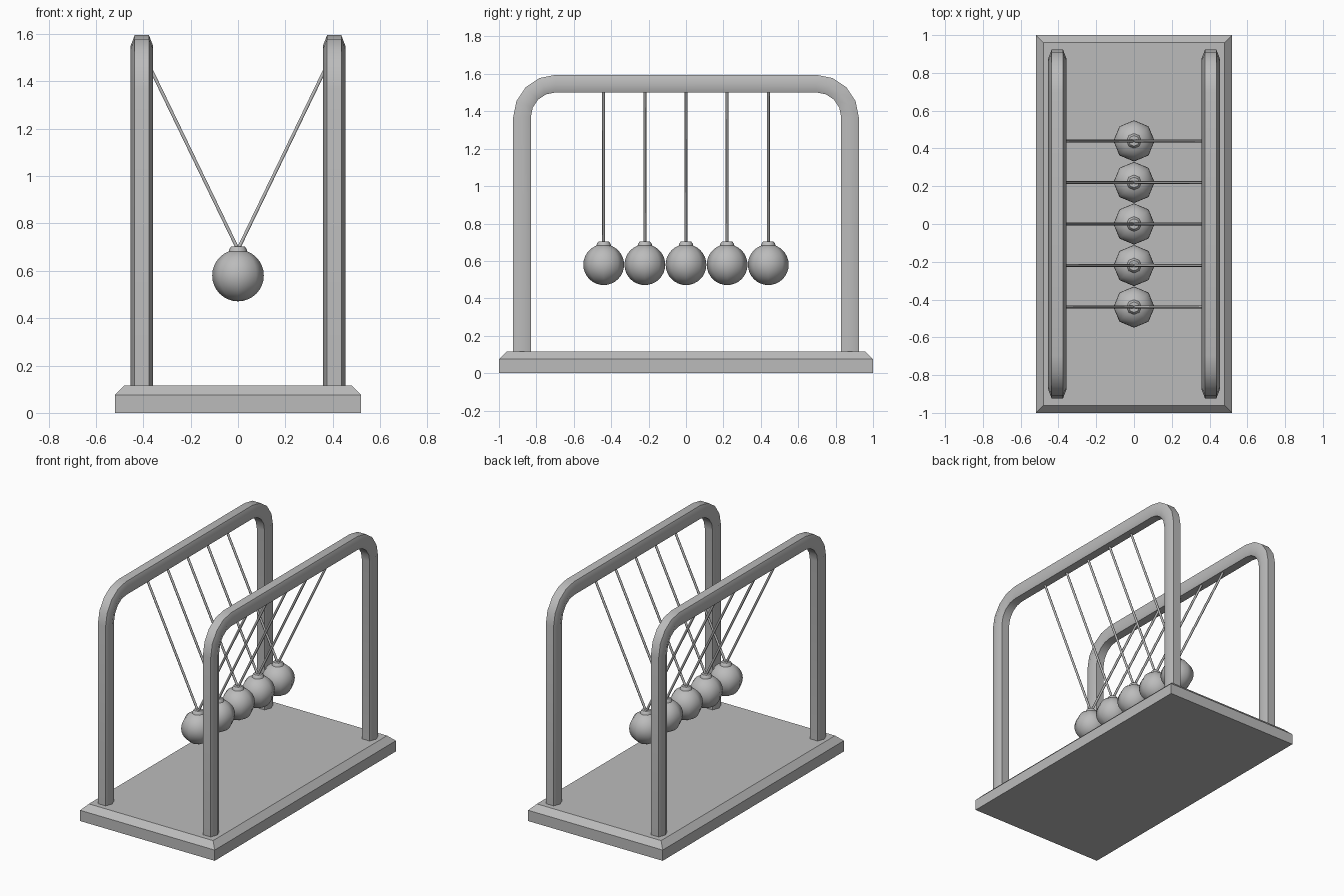
import bpy, bmesh, math
from mathutils import Vector

if "Cube" in bpy.data.objects:
    bpy.data.objects.remove(bpy.data.objects["Cube"])

GREY = (0.5, 0.5, 0.5, 1)
mat = bpy.data.materials.new("grey")
mat.use_nodes = True
mat.diffuse_color = GREY
mat.node_tree.nodes["Principled BSDF"].inputs["Base Color"].default_value = GREY


def finish(name, bm, smooth=None):
    bmesh.ops.recalc_face_normals(bm, faces=bm.faces)
    mesh = bpy.data.meshes.new(name)
    bm.to_mesh(mesh)
    bm.free()
    mesh.materials.append(mat)
    ob = bpy.data.objects.new(name, mesh)
    bpy.context.collection.objects.link(ob)
    if smooth:
        bpy.ops.object.select_all(action='DESELECT')
        bpy.context.view_layer.objects.active = ob
        ob.select_set(True)
        bpy.ops.object.shade_smooth_by_angle(angle=math.radians(smooth))
    return ob


def loft(bm, rings):
    """Bridge equal rings of points and cap both ends."""
    loops = [[bm.verts.new(p) for p in ring] for ring in rings]
    n = len(loops[0])
    for a, b in zip(loops, loops[1:]):
        for i in range(n):
            j = (i + 1) % n
            bm.faces.new((a[i], a[j], b[j], b[i]))
    bm.faces.new(loops[0][::-1])
    bm.faces.new(loops[-1])


def rect(hx, hy, z):
    return [(-hx, -hy, z), (hx, -hy, z), (hx, hy, z), (-hx, hy, z)]


# Base slab with a chamfered top edge
bm = bmesh.new()
loft(bm, [rect(0.52, 1.0, 0), rect(0.52, 1.0, 0.075), rect(0.48, 0.96, 0.115)])
finish("base", bm)

# Two bent tube frames
LEG_Y, RAIL_Z, BEND, TUBE = 0.877, 1.548, 0.18, 0.048
SECTION = [(0.048, 0), (0.03, 0.047), (-0.03, 0.047),
           (-0.048, 0), (-0.03, -0.047), (0.03, -0.047)]


def frame(name, x):
    # Each path entry is y, z and the angle of the outward direction
    path = [(-LEG_Y, 0.10, math.pi)]
    for sign in (-1, 1):
        for k in range(5):
            a = math.radians(180 - 22.5 * k if sign < 0 else 90 - 22.5 * k)
            path.append((sign * (LEG_Y - BEND) + BEND * math.cos(a),
                         RAIL_Z - BEND + BEND * math.sin(a), a))
    path.append((LEG_Y, 0.10, 0))
    bm = bmesh.new()
    loft(bm, [[(x + u, y + v * math.cos(a), z + v * math.sin(a)) for u, v in SECTION]
              for y, z, a in path])
    finish(name, bm, 65)


frame("left_frame", 0.406)
frame("right_frame", -0.406)


# Hanging balls, each with a small cap and two strings
def string(name, start, end, radius=0.008):
    start, end = Vector(start), Vector(end)
    d = (end - start).normalized()
    side = Vector((0, 1, 0))
    up = d.cross(side)
    bm = bmesh.new()
    corners = [(math.cos(a), math.sin(a)) for a in (math.pi / 3 * k for k in range(6))]
    loft(bm, [[p + radius * (c * side + s * up) for c, s in corners] for p in (start, end)])
    finish(name, bm, 65)


def turned(name, y, profile, sides=8):
    bm = bmesh.new()
    loft(bm, [[(r * math.cos(2 * math.pi * k / sides),
                y + r * math.sin(2 * math.pi * k / sides), z) for k in range(sides)]
              for r, z in profile])
    finish(name, bm, 50)


BALL_R, BALL_Z = 0.109, 0.58
for i in range(5):
    y = (i - 2) * 0.22
    steps = [math.pi * (k + 0.05 * (k == 0) - 0.05 * (k == 16)) / 16 for k in range(17)]
    turned(f"ball_{i + 1}", y, [(BALL_R * math.sin(t), BALL_Z - BALL_R * math.cos(t))
                                for t in steps])
    turned(f"ball_cap_{i + 1}", y, [(0.042, 0.672), (0.036, 0.693), (0.028, 0.703)])
    for side, s in (("left", 1), ("right", -1)):
        string(f"{side}_string_{i + 1}", (0, y, 0.69), (s * 0.406, y, 1.53))
